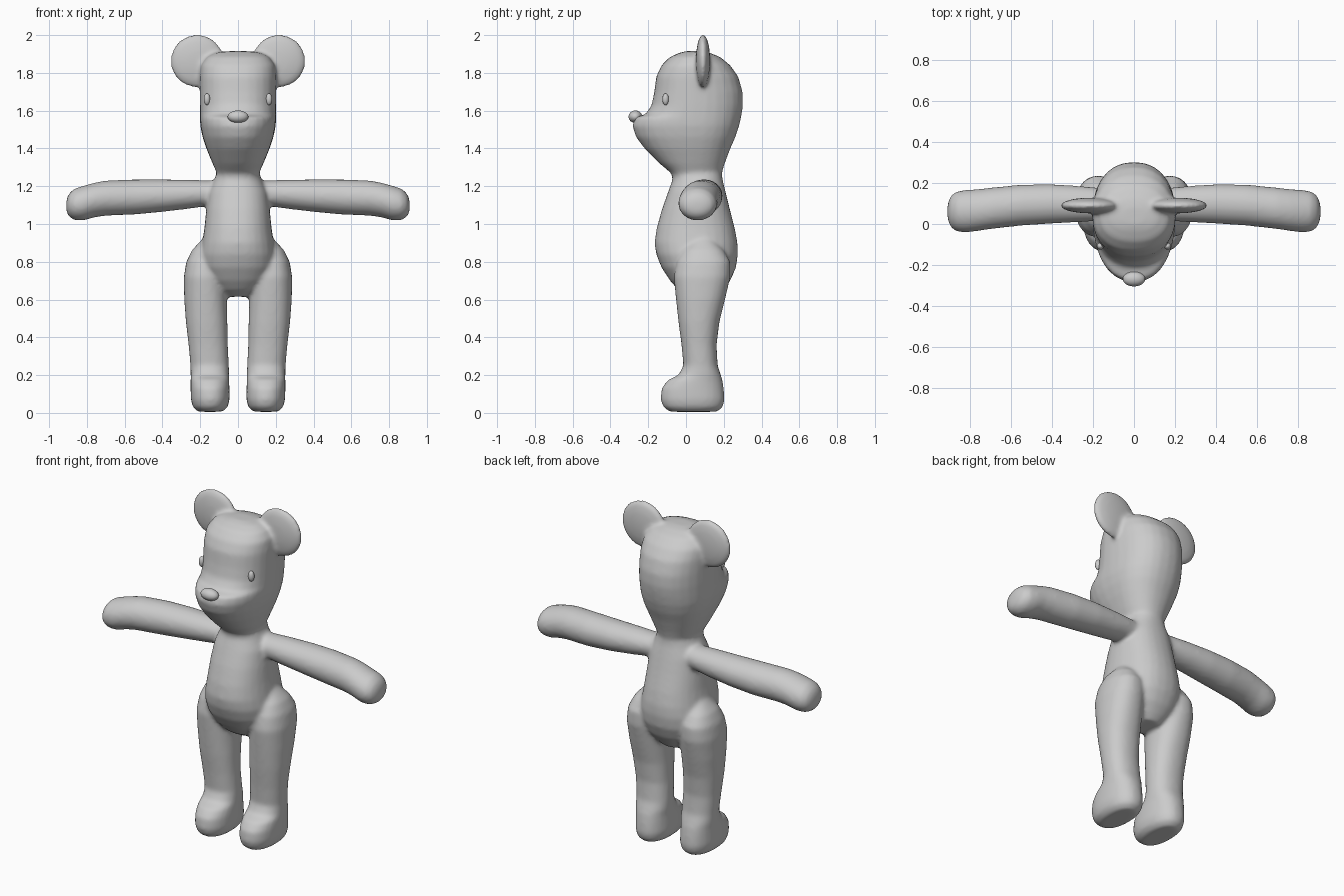
import bpy, bmesh, math
from mathutils import Matrix, Vector

SEG = 28


def loft(bm, rings):
    """Skin closed rings (lists of Vectors) into a capped tube."""
    loops = [[bm.verts.new(p) for p in ring] for ring in rings]
    faces = []
    for a, b in zip(loops, loops[1:]):
        for i in range(SEG):
            j = (i + 1) % SEG
            faces.append(bm.faces.new((a[i], a[j], b[j], b[i])))
    faces.append(bm.faces.new(loops[0]))
    faces.append(bm.faces.new(loops[-1]))
    bmesh.ops.recalc_face_normals(bm, faces=faces)


def oval(rx, front, back, mid, power=2.0):
    """Superellipse in (u, v) with separate front and back depth."""
    pts = []
    for i in range(SEG):
        a = 2 * math.pi * i / SEG
        c, s = math.cos(a), math.sin(a)
        u = math.copysign(abs(c) ** (2 / power), c) * rx
        v = math.copysign(abs(s) ** (2 / power), s)
        pts.append((u, mid + v * ((back - mid) if v > 0 else (mid - front))))
    return pts


def upright(bm, table, side=1, mid=None, power=2.0):
    """Loft along z; table rows are (z, centre x, half width, y front, y back)."""
    rings = []
    for z, cx, rx, y0, y1 in table:
        m = (y0 + y1) / 2 if mid is None else mid
        rings.append([Vector((side * (cx + u), v, z)) for u, v in oval(rx, y0, y1, m, power)])
    loft(bm, rings)


def ball(bm, centre, size):
    m = Matrix.Translation(centre) @ Matrix.Diagonal((*size, 1))
    bmesh.ops.create_uvsphere(bm, u_segments=28, v_segments=18, radius=1, matrix=m)


def finish(bm, name):
    mesh = bpy.data.meshes.new(name)
    bm.to_mesh(mesh)
    bm.free()
    ob = bpy.data.objects.new(name, mesh)
    bpy.context.collection.objects.link(ob)
    for p in mesh.polygons:
        p.use_smooth = True
    return ob


bm = bmesh.new()

# Head with muzzle
upright(bm, [
    (1.22, 0, .110, -.06, .185), (1.27, 0, .112, -.08, .19), (1.32, 0, .135, -.14, .205),
    (1.40, 0, .168, -.22, .235), (1.46, 0, .188, -.265, .262), (1.52, 0, .200, -.285, .282),
    (1.565, 0, .202, -.272, .292), (1.580, 0, .202, -.215, .295), (1.63, 0, .203, -.182, .302),
    (1.70, 0, .203, -.168, .300), (1.78, 0, .203, -.158, .277), (1.84, 0, .197, -.130, .235),
    (1.885, 0, .165, -.085, .180), (1.908, 0, .115, -.03, .12), (1.915, 0, .05, .0, .08),
], mid=.04, power=2.25)

# Torso
upright(bm, [
    (.615, 0, .07, .02, .17), (.65, 0, .12, -.04, .20), (.70, 0, .165, -.085, .235),
    (.77, 0, .195, -.13, .265), (.84, 0, .20, -.158, .275), (.90, 0, .190, -.167, .273),
    (.98, 0, .178, -.155, .258), (1.08, 0, .168, -.127, .232), (1.17, 0, .155, -.095, .21),
    (1.23, 0, .128, -.073, .195), (1.27, 0, .112, -.07, .19),
], power=2.25)

for s in (1, -1):
    # Legs
    upright(bm, [
        (.92, .15, .04, .04, .14), (.86, .165, .08, -.02, .20), (.80, .172, .102, -.05, .235),
        (.72, .175, .112, -.065, .235), (.60, .172, .113, -.053, .207), (.48, .166, .110, -.04, .177),
        (.36, .158, .104, -.024, .162), (.25, .150, .102, -.014, .168), (.20, .149, .102, -.04, .185),
        (.175, .149, .102, -.095, .193), (.13, .148, .103, -.130, .20), (.07, .147, .103, -.135, .205),
        (.03, .147, .092, -.12, .195), (.006, .147, .065, -.085, .165),
    ], side=s, power=2.25)

    # Arms: (x, centre z, half height, centre y, half depth)
    arm = [(.08, 1.165, .065, .09, .075), (.16, 1.163, .068, .095, .08), (.25, 1.158, .076, .097, .087),
           (.40, 1.150, .086, .098, .096), (.55, 1.143, .093, .092, .100), (.70, 1.137, .093, .076, .101),
           (.76, 1.127, .092, .068, .102), (.82, 1.110, .092, .062, .104), (.865, 1.104, .084, .061, .098),
           (.895, 1.10, .062, .061, .075), (.909, 1.097, .03, .061, .035)]
    loft(bm, [[Vector((s * x, cy + v, cz + u)) for u, v in oval(rz, -ry, ry, 0)]
              for x, cz, rz, cy, ry in arm])

    # Ears
    ball(bm, (s * .216, .09, 1.863), (.143, .038, .141))

# Fuse and soften the joints
body = finish(bm, "body")
remesh = body.modifiers.new("fuse", 'REMESH')
remesh.mode = 'VOXEL'
remesh.voxel_size = .011
remesh.use_smooth_shade = True
soften = body.modifiers.new("soften", 'SMOOTH')
soften.factor = .5
soften.iterations = 10

# Nose
bm = bmesh.new()
ball(bm, (0, -.268, 1.568), (.055, .036, .033))
finish(bm, "nose")

# Eyes
for s, side in ((1, "left"), (-1, "right")):
    bm = bmesh.new()
    ball(bm, (s * .164, -.108, 1.66), (.017, .017, .031))
    finish(bm, side + "_eye")
